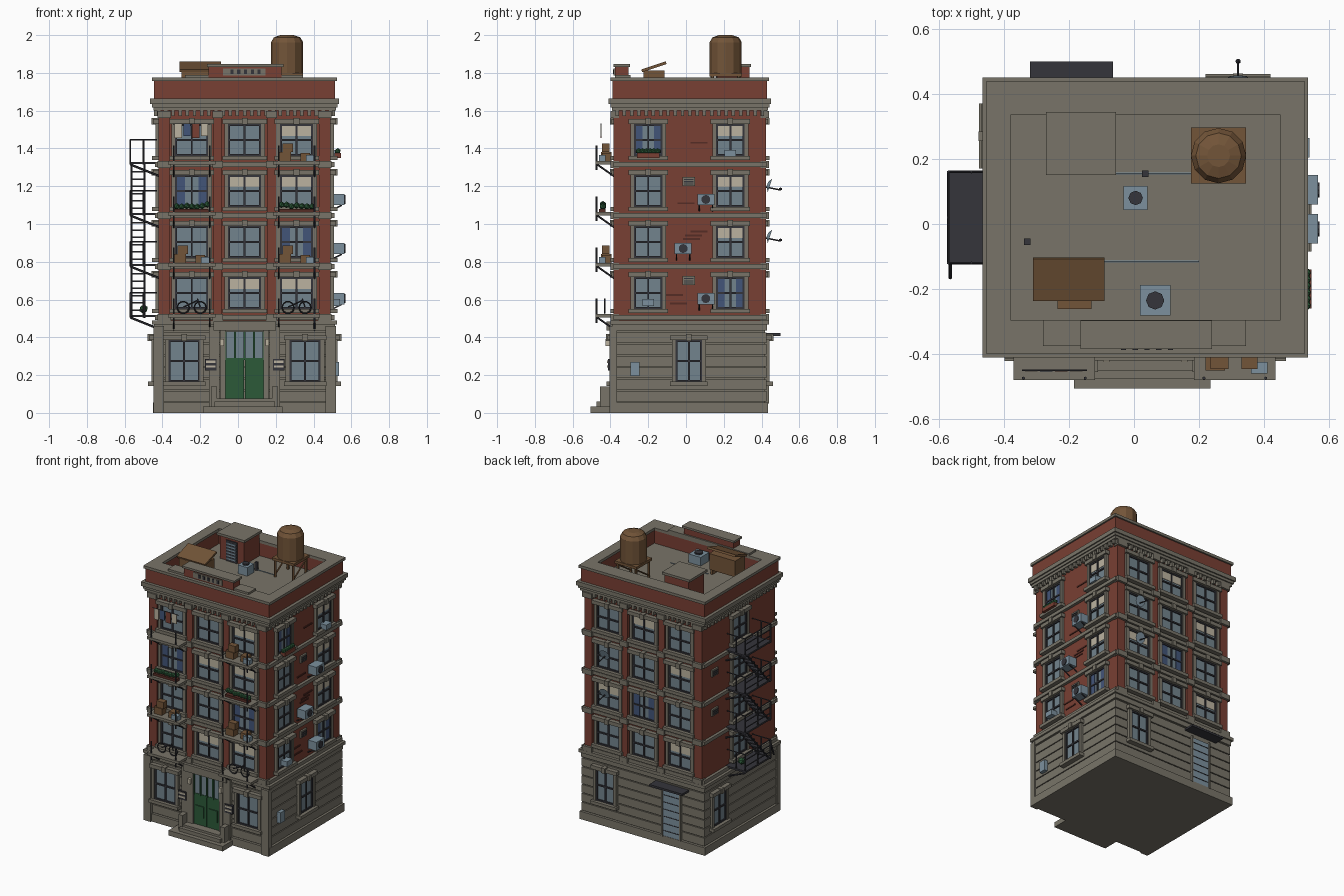
import bpy, bmesh, math, random
from mathutils import Matrix, Vector

random.seed(4)
if "Cube" in bpy.data.objects:
    bpy.data.objects.remove(bpy.data.objects["Cube"])

COLOURS = {
    "brick": (0.19, 0.05, 0.033), "dark_brick": (0.09, 0.025, 0.018),
    "stone": (0.19, 0.175, 0.14), "iron": (0.035, 0.035, 0.043),
    "glass": (0.17, 0.23, 0.27), "cream": (0.5, 0.45, 0.35),
    "blue": (0.055, 0.09, 0.19), "green": (0.025, 0.1, 0.04),
    "wood": (0.17, 0.09, 0.04), "metal": (0.2, 0.28, 0.34)}
MATS = {}
for label, rgb in COLOURS.items():
    m = bpy.data.materials.new(label)
    m.use_nodes = True
    m.diffuse_color = (*rgb, 1)
    m.node_tree.nodes["Principled BSDF"].inputs["Base Color"].default_value = (*rgb, 1)
    MATS[label] = m

# Each part gathers its pieces in one mesh
PARTS = {}
def part(name, colour):
    return PARTS.setdefault(name, (bmesh.new(), colour))[0]

# Body extents and wall frames: (along, outward, up) to world
X0, X1, Y0, Y1 = -0.42, 0.49, -0.365, 0.405
WALLS = {
    "world": lambda u, o, z: Vector((u, o, z)),
    "front": lambda u, o, z: Vector((u, Y0 - o, z)),
    "back": lambda u, o, z: Vector((u, Y1 + o, z)),
    "right": lambda u, o, z: Vector((X1 + o, u, z)),
    "left": lambda u, o, z: Vector((X0 - o, u, z))}

def box(name, colour, wall, us, os, zs, tilt=0):
    a = WALLS[wall](us[0], os[0], zs[0])
    b = WALLS[wall](us[1], os[1], zs[1])
    size = [abs(i) for i in b - a]
    mat = Matrix.Translation((a + b) / 2) @ Matrix.Rotation(tilt, 4, "X") @ Matrix.Diagonal((*size, 1))
    bmesh.ops.create_cube(part(name, colour), size=1, matrix=mat)

def rod(name, colour, p, q, r, r2=None, sides=6):
    p, q = Vector(p), Vector(q)
    turn = (q - p).to_track_quat("Z", "Y").to_matrix().to_4x4()
    bmesh.ops.create_cone(part(name, colour), cap_ends=True, segments=sides, radius1=r,
                          radius2=r if r2 is None else r2, depth=(q - p).length,
                          matrix=Matrix.Translation((p + q) / 2) @ turn)

def ball(name, colour, p, r):
    bmesh.ops.create_icosphere(part(name, colour), subdivisions=1, radius=r, matrix=Matrix.Translation(p))

def slab(name, colour, out, z0, z1):
    box(name, colour, "world", (X0 - out, X1 + out), (Y0 - out, Y1 + out), (z0, z1))

def window(wall, u, z, w, h, off=0.0, dress=""):
    a, t, b = w / 2, z + h / 2, z - h / 2
    box("window_glass", "glass", wall, (u - a, u + a), (off - 0.02, off + 0.004), (b, t))
    for s in (-1, 1):
        box("window_frames", "iron", wall, (u + s * a, u + s * (a - 0.01)), (off, off + 0.012), (b, t))
        box("window_surrounds", "stone", wall, (u + s * a, u + s * (a + 0.02)), (off - 0.01, off + 0.018), (b, t))
        if dress == "blue":
            box("curtains", "blue", wall, (u + s * a, u + s * a * 0.4), (off, off + 0.007), (b, t))
    box("window_frames", "iron", wall, (u - 0.005, u + 0.005), (off, off + 0.012), (b, t))
    for c in (b + 0.005, z, t - 0.005):
        box("window_frames", "iron", wall, (u - a, u + a), (off, off + 0.012), (c - 0.005, c + 0.005))
    if dress == "cream":
        box("blinds", "cream", wall, (u - a, u + a), (off, off + 0.007), (z + h * 0.12, t))
    box("lintels", "stone", wall, (u - a - 0.03, u + a + 0.03), (off - 0.01, off + 0.03), (t, t + 0.026))
    box("lintels", "stone", wall, (u - 0.015, u + 0.015), (off - 0.01, off + 0.038), (t - 0.004, t + 0.032))
    box("sills", "stone", wall, (u - a - 0.03, u + a + 0.03), (off - 0.01, off + 0.036), (b - 0.022, b))

FLOORS = [0.635 + 0.27 * k for k in range(4)]
BANDS = [0.505 + 0.27 * k for k in range(4)]
COLUMNS = (-0.245, 0.035, 0.31)

# Brick body, stone base with grooved courses, floor bands
slab("brick_body", "brick", 0, 0.48, 1.61)
slab("base_core", "stone", 0.012, 0, 0.47)
slab("plinth", "stone", 0.03, 0, 0.055)
for k in range(6):
    slab("base_courses", "stone", 0.02, 0.06 + k * 0.062, 0.116 + k * 0.062)
slab("base_band", "stone", 0.024, 0.435, 0.468)
slab("base_band", "stone", 0.035, 0.468, 0.49)
for z in BANDS:
    slab("floor_bands", "stone", 0.02, z - 0.012, z + 0.012)

# Pilasters with caps on front and back
for wall in ("front", "back"):
    for u0, u1 in ((-0.42, -0.36), (-0.13, -0.085), (0.155, 0.2), (0.43, 0.49)):
        box("pilasters", "brick", wall, (u0, u1), (-0.01, 0.018), (0.49, 1.6))
        for z in BANDS + [1.58]:
            box("pilaster_caps", "stone", wall, (u0 - 0.006, u1 + 0.006), (-0.01, 0.034), (z - 0.018, z + 0.018))
for u in (-0.42, -0.125, 0.195, 0.49):
    box("base_piers", "stone", "front", (u - 0.028, u + 0.028), (0, 0.04), (0, 0.46))

# Cornice, brackets and parapet
slab("cornice", "stone", 0.028, 1.6, 1.618)
slab("cornice", "stone", 0.036, 1.618, 1.636)
slab("cornice", "stone", 0.045, 1.636, 1.665)
for wall, lo, hi in (("front", X0, X1), ("back", X0, X1), ("left", Y0, Y1), ("right", Y0, Y1)):
    n = round((hi - lo) / 0.038)
    for k in range(n + 1):
        u = lo + (hi - lo) * k / n
        box("cornice_brackets", "stone", wall, (u - 0.009, u + 0.009), (-0.01, 0.024), (1.572, 1.602))
    inner = 0.07 if wall in ("front", "back") else 0.04
    box("parapet", "brick", wall, (lo - 0.024, hi + 0.024), (-inner + 0.006, 0.024), (1.665, 1.757))
    box("parapet_cap", "stone", wall, (lo - 0.034, hi + 0.034), (-inner, 0.034), (1.757, 1.776))
box("pediment_step", "stone", "front", (-0.28, 0.345), (-0.07, 0.01), (1.776, 1.79))
box("pediment", "brick", "front", (-0.155, 0.23), (-0.06, 0.012), (1.776, 1.832))
box("pediment_cap", "stone", "front", (-0.165, 0.24), (-0.068, 0.02), (1.832, 1.846))
box("pediment_panel", "stone", "front", (-0.08, 0.145), (0, 0.018), (1.786, 1.824))
for k in range(5):
    u = -0.04 + k * 0.036
    box("pediment_slots", "iron", "front", (u, u + 0.016), (0, 0.022), (1.793, 1.817))

# Windows of every wall
FRONT = [["", "cream", "cream"], ["", "", "blue"], ["blue", "cream", "cream"], ["", "", "cream"]]
BACK = [["cream", "", ""], ["", "blue", "cream"], ["cream", "", ""], ["", "cream", ""]]
SIDE = [["", "blue"], ["", "cream"], ["", "cream"], ["blue", "cream"]]
for k, z in enumerate(FLOORS):
    for c, u in enumerate(COLUMNS):
        window("front", u, z, 0.175, 0.17, 0, FRONT[k][c])
        window("back", u, z, 0.175, 0.17, 0, BACK[k][c])
    for c, u in enumerate((-0.2, 0.235)):
        window("right", u, z, 0.15, 0.17, 0, SIDE[k][c])
    window("left", 0.02, z, 0.15, 0.17)
for wall, u, w in (("front", -0.285, 0.165), ("front", 0.355, 0.165), ("right", 0.015, 0.14),
                   ("left", 0.27, 0.14), ("back", 0.32, 0.14)):
    window(wall, u, 0.275, w, 0.22, 0.02)

# Front door, steps and entry fittings
box("door_transom", "glass", "front", (-0.065, 0.135), (0, 0.026), (0.28, 0.43))
for k in range(5):
    u = -0.065 + k * 0.05
    box("door_bars", "green" if k in (0, 4) else "iron", "front", (u - 0.005, u + 0.005), (0, 0.034), (0.28, 0.43))
for s in (-1, 1):
    box("front_doors", "green", "front", (0.035 + s * 0.003, 0.035 + s * 0.1), (0, 0.03), (0.07, 0.29))
    box("door_panels", "green", "front", (0.035 + s * 0.02, 0.035 + s * 0.085), (0, 0.037), (0.13, 0.21))
    box("door_jambs", "stone", "front", (0.035 + s * 0.1, 0.035 + s * 0.13), (0, 0.04), (0.05, 0.44))
    box("step_cheeks", "stone", "front", (0.035 + s * 0.145, 0.035 + s * 0.178), (0.02, 0.09), (0, 0.14))
    box("entry_lamps", "cream", "front", (0.035 + s * 0.11, 0.035 + s * 0.13), (0.03, 0.06), (0.355, 0.39))
    box("entry_plates", "iron", "front", (0.035 + s * 0.15, 0.035 + s * 0.21), (0.03, 0.047), (0.225, 0.285))
    for z in (0.24, 0.265):
        box("mail_slots", "cream", "front", (0.035 + s * 0.155, 0.035 + s * 0.205), (0.04, 0.052), (z, z + 0.012))
box("door_head", "stone", "front", (-0.13, 0.2), (0, 0.055), (0.435, 0.485))
box("lower_step", "stone", "front", (-0.185, 0.235), (0, 0.14), (0, 0.035))
box("middle_step", "stone", "front", (-0.125, 0.195), (0, 0.11), (0, 0.06))
box("top_step", "stone", "front", (-0.12, 0.19), (0, 0.085), (0, 0.075))

# Back door with awning, two dishes
box("back_door", "metal", "back", (-0.255, -0.125), (0, 0.028), (0.05, 0.375))
for s in (-0.265, -0.125):
    box("back_door_frame", "stone", "back", (s, s + 0.01), (0, 0.034), (0.05, 0.385))
for k in range(6):
    box("back_door_lines", "iron", "back", (-0.25, -0.13), (0, 0.031), (0.09 + k * 0.05, 0.094 + k * 0.05))
box("awning", "iron", "back", (-0.32, -0.065), (0.01, 0.095), (0.408, 0.422))
for z in (0.93, 1.2):
    rod("dish", "metal", (0.32, 0.43, z + 0.01), (0.32, 0.445, z + 0.005), 0.012, 0.038, 10)
    rod("dish_arm", "iron", (0.32, 0.4, z), (0.32, 0.5, z - 0.02), 0.004)
    ball("dish_arm", "iron", (0.32, 0.5, z - 0.015), 0.009)

# Front balconies with their belongings
for u in (COLUMNS[0], COLUMNS[2]):
    for k, z in enumerate(BANDS):
        box("balconies", "stone", "front", (u - 0.125, u + 0.125), (0, 0.115), (z, z + 0.018))
        for s in (-1, 1):
            x = u + s * 0.095
            rod("balcony_posts", "iron", (x, -0.474, z - 0.03), (x, -0.474, z + 0.1), 0.005)
            rod("balcony_braces", "iron", (x, -0.47, z), (x, -0.37, z - 0.07), 0.005)
        if k == 0:
            for s in (-0.045, 0.045):
                pts = [(u + s + 0.032 * math.cos(t * math.pi / 5), -0.43,
                        z + 0.053 + 0.032 * math.sin(t * math.pi / 5)) for t in range(11)]
                for p, q in zip(pts, pts[1:]):
                    rod("bicycles", "iron", p, q, 0.004, sides=4)
            rod("bicycles", "green", (u - 0.045, -0.43, z + 0.055), (u + 0.03, -0.43, z + 0.09), 0.004)
            rod("bicycles", "green", (u + 0.045, -0.43, z + 0.055), (u + 0.03, -0.43, z + 0.1), 0.004)
        elif k == 2:
            box("planters", "dark_brick", "front", (u - 0.09, u + 0.09), (0.06, 0.095), (z + 0.018, z + 0.035))
            for i in range(7):
                ball("plants", "green", (u - 0.08 + i * 0.027, -0.44, z + 0.045 + random.random() * 0.015), 0.018)
        elif k == 1 or u > 0:
            box("crates", "wood", "front", (u - 0.09, u - 0.03), (0.03, 0.085), (z + 0.018, z + 0.065))
            box("crates", "wood", "front", (u - 0.075, u - 0.02), (0.04, 0.08), (z + 0.065, z + 0.11))
            box("crates", "wood", "front", (u + 0.02, u + 0.07), (0.03, 0.08), (z + 0.018, z + 0.06))
            box("balcony_unit", "metal", "front", (u + 0.05, u + 0.1), (0.06, 0.095), (z + 0.018, z + 0.05))
        else:
            rod("clothes_line", "iron", (u - 0.1, -0.45, 1.53), (u + 0.1, -0.45, 1.53), 0.003)
            for i, c in enumerate(("cream", "blue", "brick", "cream")):
                x = u - 0.09 + i * 0.046
                box("laundry_" + c, c, "front", (x, x + 0.038), (0.082, 0.088), (1.455 + 0.01 * (i % 2), 1.53))

# Right wall: coolers, vents, worn brick, flower box, meter
for u, z in ((0.105, 1.13), (-0.015, 0.87), (0.105, 0.605)):
    box("coolers", "metal", "right", (u - 0.045, u + 0.045), (0.01, 0.075), (z - 0.03, z + 0.03))
    rod("cooler_fans", "iron", (0.56, u, z), (0.57, u, z), 0.024, sides=10)
    for s in (-0.035, 0.035):
        rod("cooler_braces", "iron", (0.55, u + s, z - 0.03), (0.49, u + s, z - 0.06), 0.004)
for wall, u, z in (("right", 0.015, 1.225), ("right", 0.015, 0.7), ("left", 0.29, 1.225), ("left", 0.29, 0.95)):
    box("vents", "stone", wall, (u - 0.033, u + 0.033), (0, 0.012), (z - 0.024, z + 0.024))
    for k in range(3):
        box("vent_slats", "iron", wall, (u - 0.026, u + 0.026), (0, 0.016), (z - 0.016 + k * 0.012, z - 0.01 + k * 0.012))
for u, z in ((0.07, 1.43), (0.04, 0.94), (0.07, 0.96), (-0.06, 0.625), (-0.04, 0.58), (0.0, 1.11), (0.03, 0.92)):
    box("worn_bricks", "dark_brick", "right", (u - 0.045, u + 0.045), (0, 0.005), (z - 0.005, z + 0.005))
for u, z in ((0.235, 1.375), (-0.2, 0.585), (0.105, 0.6)):
    box("window_units", "metal", "right", (u - 0.03, u + 0.03), (0, 0.05), (z - 0.018, z + 0.018))
box("flower_box", "brick", "right", (-0.26, -0.14), (0.02, 0.055), (1.35, 1.375))
for k in range(6):
    ball("flowers", "green", (0.528, -0.25 + k * 0.02, 1.385), 0.017)
box("meter", "metal", "right", (-0.295, -0.245), (0.01, 0.045), (0.195, 0.27))

# Fire escape on the left wall
XO, YA, YB = -0.57, -0.12, 0.16
for k, z in enumerate(BANDS):
    box("escape_landings", "iron", "world", (-0.575, -0.42), (YA, YB), (z + 0.002, z + 0.014))
    for y in (YA, 0.02, YB):
        rod("escape_rails", "iron", (XO, y, z), (XO, y, z + 0.13), 0.005)
    for y in (YA, YB):
        rod("escape_rails", "iron", (-0.5, y, z), (-0.5, y, z + 0.13), 0.005)
        rod("escape_braces", "iron", (XO, y, z), (-0.42, y, z - 0.06), 0.006)
        rod("escape_rails", "iron", (XO, y, z + 0.13), (-0.43, y, z + 0.13), 0.004)
    for h in (0.045, 0.09, 0.13):
        rod("escape_rails", "iron", (XO, YA, z + h), (XO, YB, z + h), 0.004)
    if k < 3:
        for x in (-0.565, -0.495):
            rod("escape_stairs", "iron", (x, -0.11, z), (x, 0.13, z + 0.27), 0.006)
        for i in range(1, 7):
            y = -0.11 + i * 0.034
            box("escape_stairs", "iron", "world", (-0.565, -0.495), (y - 0.015, y + 0.015),
                (z + i * 0.0385 - 0.004, z + i * 0.0385 + 0.004))
rod("escape_ladder", "iron", (-0.565, -0.165, 0.51), (-0.565, -0.12, 0.63), 0.006)
ball("escape_plant", "green", (-0.5, 0.1, 0.55), 0.025)

# Roof: water tank, stair house, coop, coolers, pipes
for r1, r2, z0, z1 in ((0.085, 0.085, 1.8, 1.962), (0.085, 0.07, 1.962, 1.988), (0.07, 0.035, 1.988, 2.0)):
    rod("water_tank", "wood", (0.26, 0.21, z0), (0.26, 0.21, z1), r1, r2, 12)
box("tank_platform", "wood", "world", (0.175, 0.345), (0.125, 0.297), (1.782, 1.8))
for x in (0.19, 0.33):
    for y in (0.14, 0.28):
        rod("tank_legs", "wood", (x, y, 1.66), (x, y, 1.785), 0.009)
    rod("tank_legs", "wood", (x, 0.14, 1.68), (x, 0.28, 1.77), 0.005)
box("stair_house", "brick", "world", (-0.255, -0.07), (0.165, 0.335), (1.66, 1.83))
box("stair_house_roof", "stone", "world", (-0.27, -0.055), (0.15, 0.345), (1.83, 1.847))
box("stair_house_door", "iron", "world", (-0.205, -0.12), (0.158, 0.17), (1.665, 1.81))
for k in range(6):
    box("door_louvres", "metal", "world", (-0.198, -0.127), (0.153, 0.16), (1.68 + k * 0.021, 1.69 + k * 0.021))
box("coop", "wood", "world", (-0.3, -0.1), (-0.225, -0.115), (1.7, 1.812))
box("coop_roof", "wood", "world", (-0.31, -0.09), (-0.238, -0.102), (1.825, 1.84), 0.32)
box("coop_perch", "wood", "world", (-0.235, -0.13), (-0.262, -0.22), (1.73, 1.738))
for x in (-0.29, -0.11):
    box("coop_legs", "wood", "world", (x - 0.008, x + 0.008), (-0.215, -0.125), (1.66, 1.71))
for x, y, s in ((0.005, 0.08, 0.037), (0.065, -0.235, 0.047)):
    box("roof_coolers", "metal", "world", (x - s, x + s), (y - s, y + s), (1.66, 1.725))
    rod("roof_fans", "iron", (x, y, 1.72), (x, y, 1.735), s * 0.6, sides=8)
for x, y in ((-0.328, -0.055), (0.035, 0.155)):
    box("roof_pipes", "iron", "world", (x - 0.01, x + 0.01), (y - 0.01, y + 0.01), (1.66, 1.72))
rod("roof_cables", "metal", (-0.055, 0.155, 1.668), (0.18, 0.155, 1.668), 0.003)
rod("roof_cables", "metal", (-0.09, -0.115, 1.668), (0.2, -0.115, 1.668), 0.003)

# Turn every gathered part into an object
for name, (bm, colour) in PARTS.items():
    bmesh.ops.recalc_face_normals(bm, faces=bm.faces)
    mesh = bpy.data.meshes.new(name)
    bm.to_mesh(mesh)
    bm.free()
    mesh.materials.append(MATS[colour])
    bpy.context.scene.collection.objects.link(bpy.data.objects.new(name, mesh))
